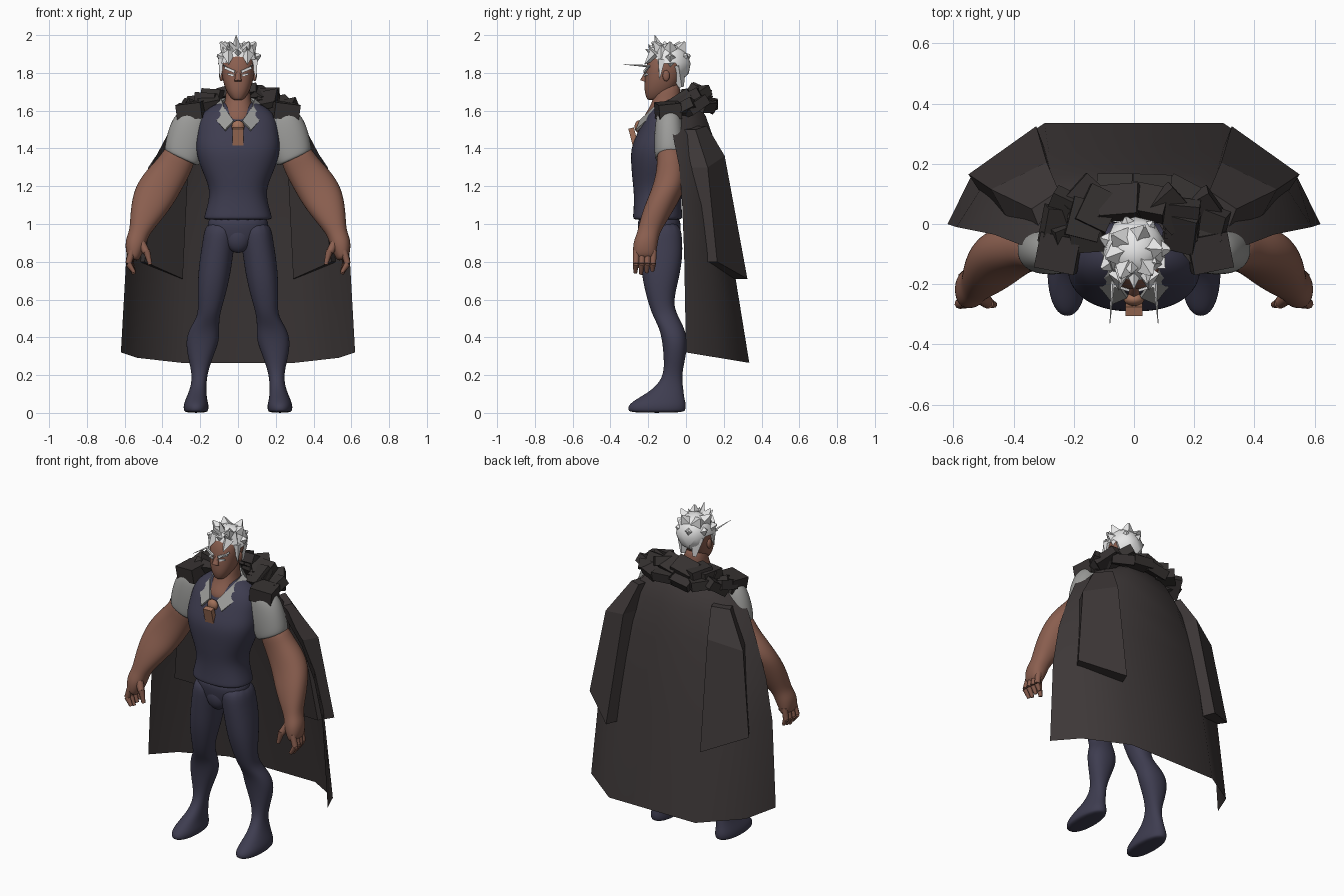
import bpy, bmesh, math, random
from mathutils import Vector, Matrix, Euler

random.seed(7)
if "Cube" in bpy.data.objects:
    bpy.data.objects.remove(bpy.data.objects["Cube"], do_unlink=True)


def material(name, *rgb):
    mat = bpy.data.materials.new(name)
    mat.use_nodes = True
    mat.diffuse_color = (*rgb, 1)
    mat.node_tree.nodes["Principled BSDF"].inputs["Base Color"].default_value = (*rgb, 1)
    return mat


NAVY = material("navy suit", .048, .046, .08)
SKIN = material("brown skin", .255, .113, .078)
TAN = material("tan tie", .36, .165, .1)
GREY = material("grey shirt", .33, .33, .32)
WHITE = material("white hair", .82, .82, .82)
CAPE = material("dark cape", .047, .039, .039)
FUR = material("dark collar", .036, .031, .03)


def finish(name, bm, mat, mirror=False, smooth=0, thick=0, angle=None):
    """Turn a bmesh into an object with the usual modifiers."""
    bmesh.ops.recalc_face_normals(bm, faces=bm.faces)
    mesh = bpy.data.meshes.new(name)
    bm.to_mesh(mesh)
    bm.free()
    obj = bpy.data.objects.new(name, mesh)
    bpy.context.collection.objects.link(obj)
    mesh.materials.append(mat)
    if thick:
        solid = obj.modifiers.new("thickness", 'SOLIDIFY')
        solid.thickness = thick
        solid.offset = 0
    if mirror:
        obj.modifiers.new("mirror", 'MIRROR').use_mirror_merge = False
    if smooth:
        mesh.shade_smooth()
        sub = obj.modifiers.new("smooth", 'SUBSURF')
        sub.levels = sub.render_levels = smooth
    if angle:
        bpy.ops.object.select_all(action='DESELECT')
        obj.select_set(True)
        bpy.context.view_layer.objects.active = obj
        bpy.ops.object.shade_smooth_by_angle(angle=math.radians(angle))
    return obj


def loft(name, mat, rings, mirror=False, tilt=0, sides=14, power=.9):
    """Skin stacked oval rings given as (x, y, z, half width, half depth)."""
    bm = bmesh.new()
    loops = []
    for x, y, z, rx, ry in rings:
        loop = []
        for i in range(sides):
            a = math.tau * i / sides
            c, s = math.cos(a), math.sin(a)
            dx = math.copysign(abs(c) ** power, c) * rx * 1.03
            dy = math.copysign(abs(s) ** power, s) * ry * 1.03
            loop.append(bm.verts.new((x + dx, y + dy, z + tilt * dx)))
        loops.append(loop)
    for low, high in zip(loops, loops[1:]):
        for i in range(sides):
            j = (i + 1) % sides
            bm.faces.new((low[i], low[j], high[j], high[i]))
    bm.faces.new(loops[0])
    bm.faces.new(loops[-1])
    return finish(name, bm, mat, mirror, smooth=2)


def spike(bm, start, end, r1, r2=.001, sides=4):
    start, end = Vector(start), Vector(end)
    way = end - start
    turn = way.to_track_quat('Z', 'Y').to_matrix().to_4x4()
    bmesh.ops.create_cone(bm, cap_ends=True, segments=sides, radius1=r1, radius2=r2,
                          depth=way.length, matrix=Matrix.Translation((start + end) / 2) @ turn)


def block(bm, place, size, turn=(0, 0, 0)):
    bmesh.ops.create_cube(bm, size=1, matrix=Matrix.LocRotScale(
        Vector(place), Euler(turn), Vector(size)))


def ball(name, mat, place, size, mirror=False):
    bm = bmesh.new()
    bmesh.ops.create_uvsphere(bm, u_segments=12, v_segments=8, radius=1,
                              matrix=Matrix.LocRotScale(Vector(place), None, Vector(size)))
    return finish(name, bm, mat, mirror, smooth=1)


# Legs and feet in one skin, then hips
loft("legs", NAVY, [
    (.222, -.155, 0, .055, .14), (.222, -.155, .015, .066, .152), (.222, -.152, .045, .066, .152),
    (.22, -.13, .08, .054, .12), (.21, -.09, .13, .042, .075), (.203, -.07, .2, .038, .046),
    (.2, -.06, .29, .064, .057), (.188, -.058, .38, .09, .067), (.178, -.075, .45, .078, .066),
    (.156, -.108, .51, .057, .066), (.145, -.135, .58, .066, .064), (.13, -.135, .7, .084, .095),
    (.115, -.13, .82, .087, .112), (.1, -.135, .92, .085, .115), (.085, -.14, 1.02, .085, .11)],
    mirror=True)
loft("hips", NAVY, [(0, -.14, .86, .05, .07), (0, -.14, .9, .12, .1), (0, -.14, .97, .165, .115),
                    (0, -.145, 1.06, .16, .115)])
ball("groin", NAVY, (0, -.2, .93), (.075, .057, .085))

# Vest
loft("vest", NAVY, [
    (0, -.15, 1.02, .165, .115), (0, -.15, 1.03, .178, .13), (0, -.15, 1.06, .17, .126),
    (0, -.15, 1.15, .145, .122), (0, -.15, 1.22, .158, .13), (0, -.145, 1.3, .195, .142),
    (0, -.14, 1.4, .224, .152), (0, -.125, 1.48, .212, .13), (0, -.105, 1.56, .205, .115),
    (0, -.09, 1.62, .15, .085), (0, -.08, 1.65, .08, .06)], sides=20, power=.85)

# Sleeves and bare arms
loft("sleeves", GREY, [
    (.2, -.09, 1.59, .05, .05), (.235, -.09, 1.565, .08, .068), (.257, -.09, 1.49, .1, .077),
    (.28, -.088, 1.41, .1, .08), (.298, -.085, 1.35, .092, .08), (.298, -.085, 1.345, .08, .07)],
    mirror=True, tilt=.45)
loft("arms", SKIN, [
    (.29, -.085, 1.41, .075, .07), (.33, -.078, 1.32, .088, .075), (.375, -.08, 1.26, .1, .08),
    (.427, -.095, 1.18, .107, .086), (.465, -.135, 1.1, .096, .082), (.503, -.176, 1.01, .068, .07),
    (.525, -.2, .95, .048, .058), (.542, -.215, .9, .054, .066), (.555, -.22, .84, .04, .06),
    (.555, -.22, .81, .026, .05)], mirror=True, tilt=.35)

# Hands: four fingers and a thumb
bm = bmesh.new()
for i in range(4):
    y = -.262 + .03 * i
    knuckle = (.58 - .004 * i, y - .003, .79)
    spike(bm, (.56, y, .86), knuckle, .019, .017, 8)
    spike(bm, knuckle, (.55, y - .006, .735 + .008 * abs(i - 1)), .017, .01, 8)
spike(bm, (.52, -.235, .91), (.485, -.262, .85), .026, .02, 8)
spike(bm, (.485, -.262, .86), (.465, -.268, .785), .02, .011, 8)
finish("fingers", bm, SKIN, mirror=True, angle=50)

# Neck, head, ears and nose
loft("neck", SKIN, [(0, -.12, 1.5, .09, .09), (0, -.125, 1.56, .085, .108), (0, -.11, 1.61, .08, .085),
                    (0, -.1, 1.67, .064, .07), (0, -.095, 1.76, .062, .065)])
loft("head", SKIN, [
    (0, -.175, 1.655, .02, .025), (0, -.16, 1.665, .036, .048), (0, -.145, 1.7, .06, .075),
    (0, -.127, 1.75, .078, .092), (0, -.118, 1.79, .084, .098), (0, -.11, 1.82, .088, .104),
    (0, -.1, 1.87, .085, .1), (0, -.09, 1.92, .06, .07)], power=.85)
ball("ears", SKIN, (.088, -.105, 1.785), (.013, .02, .03), mirror=True)
bm = bmesh.new()
spike(bm, (0, -.2, 1.82), (0, -.222, 1.755), .008, .022, 6)
finish("nose", bm, SKIN, angle=60)

# Eyes and slanted brows as thin plates
bm = bmesh.new()
block(bm, (.038, -.212, 1.79), (.036, .009, .01), (0, -.2, .3))
finish("eyes", bm, WHITE, mirror=True)
bm = bmesh.new()
block(bm, (.044, -.212, 1.817), (.06, .009, .014), (0, -.4, .3))
spike(bm, (.07, -.19, 1.835), (.08, -.33, 1.845), .007)
finish("brows", bm, WHITE, mirror=True)

# Hair: a cap, cut open for the face, with broad tufts round it
bm = bmesh.new()
bmesh.ops.create_icosphere(bm, subdivisions=2, radius=1, matrix=Matrix.LocRotScale(
    Vector((0, -.085, 1.85)), None, Vector((.105, .112, .112))))
for v in bm.verts:
    v.co += Vector(random.uniform(-.006, .006) for _ in range(3))
covering = [v for v in bm.verts if v.co.z < 1.84 and v.co.y < -.075]
bmesh.ops.delete(bm, geom=covering, context='VERTS')
centre = Vector((0, -.085, 1.86))
for row, count, reach in ((.15, 7, .122), (.75, 6, .13)):
    for i in range(count):
        a = math.tau * (i + random.random() * .4) / count
        way = Vector((math.cos(a) * math.cos(row), math.sin(a) * math.cos(row), math.sin(row)))
        if way.z < .3 and way.y < -.5:
            continue
        tip = centre + way * reach + Vector((0, -.01, .015))
        spike(bm, centre + way * .05, tip, random.uniform(.06, .07), .006)
for x, y, z in ((-.01, -.165, 2), (.045, -.2, 1.94), (-.045, -.2, 1.95), (.075, -.13, 1.95),
                (-.08, -.12, 1.94), (0, -.215, 1.925)):
    spike(bm, (x * .7, -.125, 1.88), (x, y, z), .045)
for side in (-1, 1):
    spike(bm, (side * .085, -.13, 1.87), (side * .096, -.14, 1.765), .026)
    spike(bm, (side * .05, -.165, 1.9), (side * .05, -.22, 1.845), .035)
    spike(bm, (side * .045, -.05, 1.84), (side * .04, -.025, 1.725), .05, .015)
finish("hair", bm, WHITE, angle=35)

# Shirt lapels and the band round the nape
bm = bmesh.new()
inner = [(0, 0, 1.68), (.085, -.08, 1.66), (.075, -.165, 1.62), (.022, -.242, 1.545)]
outer = [(0, .04, 1.6), (.14, -.07, 1.61), (.125, -.19, 1.56), (.068, -.262, 1.495)]
top, low = [[bm.verts.new(p) for p in row] for row in (inner, outer)]
for i in range(3):
    bm.faces.new((top[i], top[i + 1], low[i + 1], low[i]))
finish("shirt_collar", bm, GREY, mirror=True, thick=.012)

# Tie with a round knot and a strip lying on the chest
ball("tie_knot", TAN, (0, -.25, 1.515), (.036, .024, .034))
bm = bmesh.new()
block(bm, (0, -.272, 1.435), (.058, .03, .15), (.25, 0, 0))
finish("tie", bm, TAN)

# Cape: one open cross-section swept down through widening levels
section = [(1, 0), (.86, .52), (.48, 1)]
section += [(-x, y) for x, y in reversed(section)]
levels = [(1.67, .1, -.03, .02), (1.64, .18, -.06, .06), (1.57, .29, -.085, .105), (1.47, .375, -.07, .14),
          (1.3, .465, -.035, .167), (1.1, .54, -.02, .198), (.85, .59, -.01, .24), (.32, .62, 0, .335)]
bm = bmesh.new()
rows = []
for z, wide, front, back in levels:
    drop = .055 if z < .5 else 0
    rows.append([bm.verts.new((x * wide, front + (back - front) * y, z - drop * y)) for x, y in section])
for high, low in zip(rows, rows[1:]):
    for i in range(len(section) - 1):
        bm.faces.new((high[i], high[i + 1], low[i + 1], low[i]))
finish("cape", bm, CAPE, angle=45)

# Thick hanging flaps that cut through the cape
outline = [(.34, .05, 1.5), (.475, .115, 1.3), (.55, .165, .8),
           (.325, .325, .71), (.29, .205, 1.36), (.25, .11, 1.52)]
bm = bmesh.new()
outside = [bm.verts.new(p) for p in outline]
inside = [bm.verts.new((x * .9, y - .085, z)) for x, y, z in outline]
for side in (outside, inside):
    bm.faces.new((side[0], side[1], side[4], side[5]))
    bm.faces.new(side[1:5])
for i in range(6):
    j = (i + 1) % 6
    bm.faces.new((outside[i], outside[j], inside[j], inside[i]))
finish("cape_flaps", bm, CAPE, mirror=True)

# Rough collar of tumbled blocks round the shoulders
bm = bmesh.new()
for count, wide, deep, height, spread in ((10, .25, .11, 1.61, 2.1), (8, .165, .075, 1.66, 1.9)):
    for i in range(count):
        a = spread * (2 * i / (count - 1) - 1)
        place = (wide * math.sin(a), deep * math.cos(a), height + .03 * math.cos(a))
        wobble = [random.uniform(-.35, .35) for _ in range(3)]
        block(bm, place, (.13, .11, .055), (wobble[0] - .35 * math.cos(a),
              wobble[1] + .3 * math.sin(a), wobble[2] - a))
for side in (-1, 1):
    block(bm, (side * .25, -.095, 1.6), (.135, .12, .085), (.1, side * .12, side * .2))
finish("fur_collar", bm, FUR)
